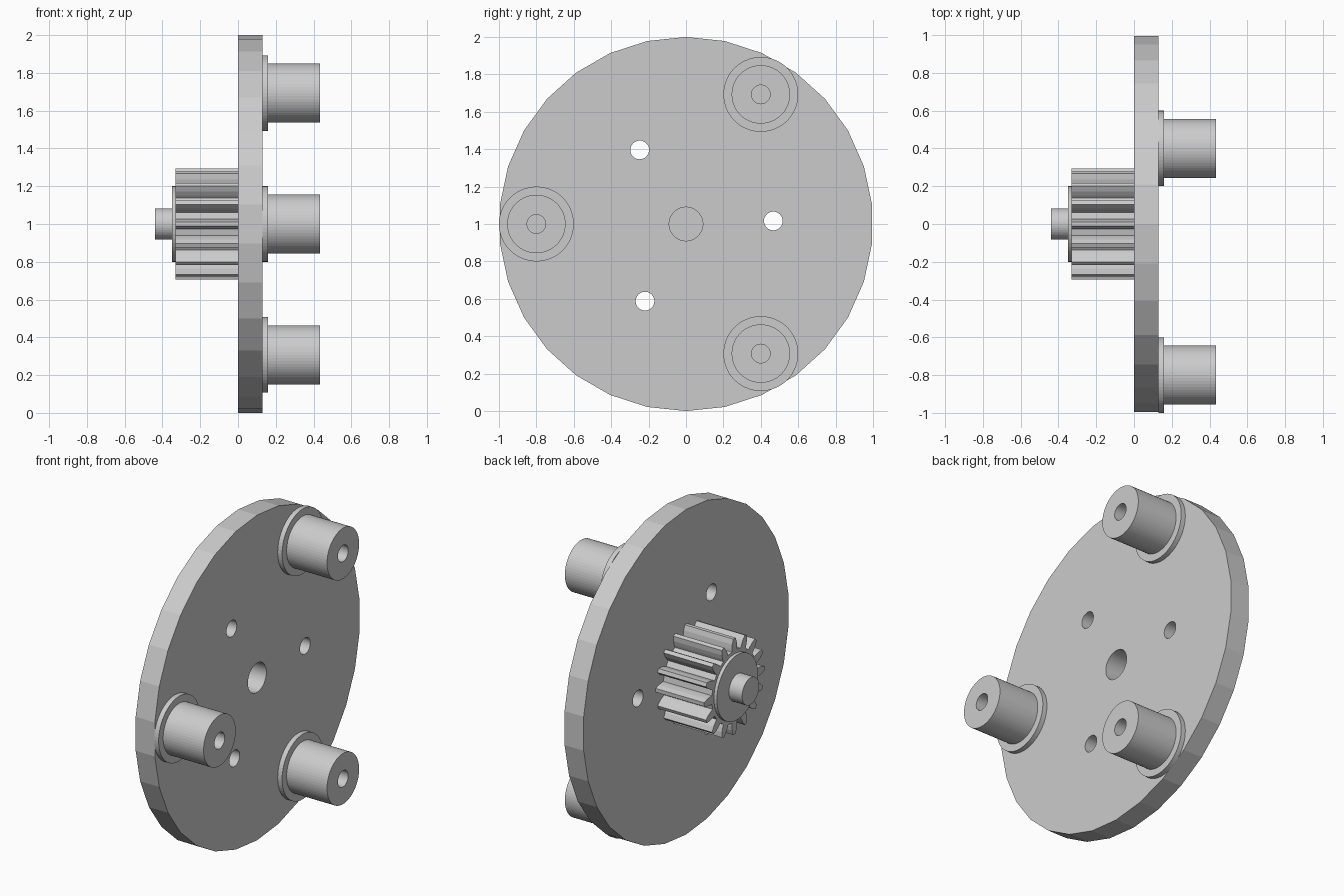
import bpy, bmesh
from math import sin, cos, pi, radians

cube = bpy.data.objects.get("Cube")
if cube:
    bpy.data.objects.remove(cube)

grey = bpy.data.materials.new("light grey")
grey.use_nodes = True
grey.diffuse_color = (0.6, 0.6, 0.6, 1)
grey.node_tree.nodes["Principled BSDF"].inputs["Base Color"].default_value = (0.6, 0.6, 0.6, 1)

AXIS_Z = 1.0


def make_object(name, rings, y=0, z=AXIS_Z):
    """Skin rings of (x, y, z) points and cap both ends."""
    bm = bmesh.new()
    loops = [[bm.verts.new(p) for p in ring] for ring in rings]
    n = len(loops[0])
    for a, b in zip(loops, loops[1:]):
        for i in range(n):
            j = (i + 1) % n
            bm.faces.new((a[i], a[j], b[j], b[i]))
    bm.faces.new(loops[0])
    bm.faces.new(loops[-1])
    bmesh.ops.recalc_face_normals(bm, faces=bm.faces)
    mesh = bpy.data.meshes.new(name)
    bm.to_mesh(mesh)
    bm.free()
    mesh.materials.append(grey)
    obj = bpy.data.objects.new(name, mesh)
    obj.location = (0, y, z)
    bpy.context.collection.objects.link(obj)
    return obj


def turned(name, profile, sides, y=0, z=AXIS_Z):
    """Revolve (x, radius) points around the x direction."""
    rings = [[(x, r * sin(2 * pi * i / sides), r * cos(2 * pi * i / sides))
              for i in range(sides)] for x, r in profile]
    return make_object(name, rings, y, z)


def cut(obj, cutter):
    mod = obj.modifiers.new("hole", 'BOOLEAN')
    mod.operation = 'DIFFERENCE'
    mod.solver = 'EXACT'
    mod.object = cutter
    bpy.context.view_layer.objects.active = obj
    bpy.ops.object.modifier_apply(modifier=mod.name)
    bpy.data.objects.remove(cutter)


# Carrier plate with a centre bore and three small through holes
plate = turned("carrier_plate", [(0, 1), (0.13, 1)], 30)
cut(plate, turned("bore_cutter", [(-0.1, 0.09), (0.2, 0.09)], 48))
for k in range(3):
    a = radians(2 + 120 * k)
    cut(plate, turned("hole_cutter", [(-0.1, 0.05), (0.2, 0.05)], 32,
                      0.467 * cos(a), AXIS_Z + 0.467 * sin(a)))

# Sun gear: each tooth is root, flank, tip, tip, flank, root
TEETH = 16
tooth = [(-0.30, 0.221), (-0.27, 0.24), (-0.21, 0.266), (-0.10, 0.295),
         (0.10, 0.295), (0.21, 0.266), (0.27, 0.24), (0.30, 0.221)]
outline = []
for t in range(TEETH):
    for offset, r in tooth:
        a = 2 * pi * (t + offset) / TEETH
        outline.append((r * cos(a), r * sin(a)))
gear = make_object("sun_gear", [[(x, y, z) for y, z in outline] for x in (-0.33, 0)])
cut(gear, turned("gear_bore_cutter", [(-0.3, 0.09), (0.1, 0.09)], 48))

# Retaining disc and shaft stub on the gear's outer end
turned("gear_shaft", [(-0.33, 0.2), (-0.35, 0.2), (-0.35, 0.083), (-0.44, 0.083)], 48)

# Three flanged planet pegs, each with a blind hole
peg = [(0.13, 0.2), (0.16, 0.2), (0.16, 0.156), (0.435, 0.156),
       (0.435, 0.05), (0.135, 0.05)]
for k, name in enumerate(("upper_peg", "middle_peg", "lower_peg")):
    a = radians(60 + 120 * k)
    turned(name, peg, 60, 0.8 * cos(a), AXIS_Z + 0.8 * sin(a))
